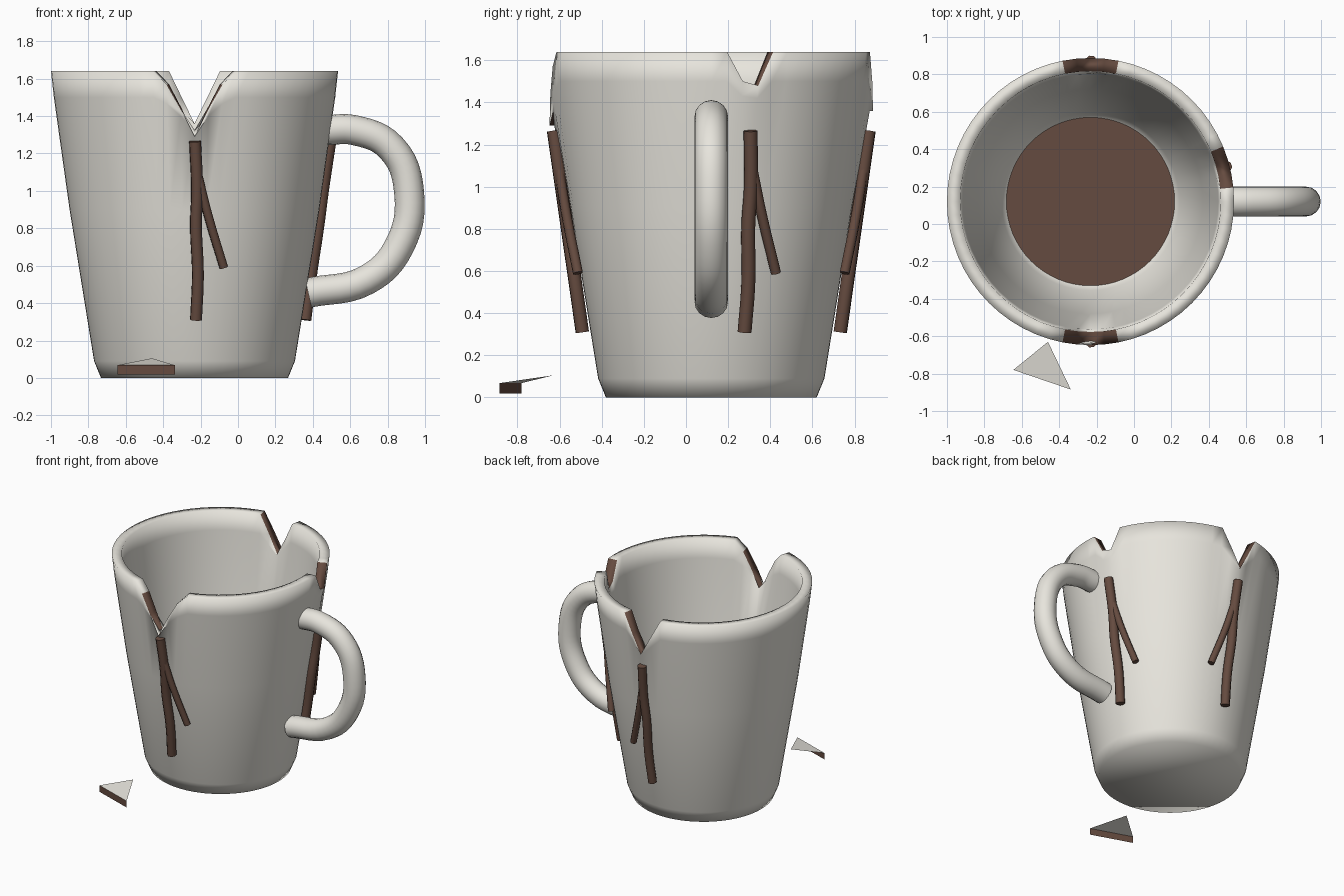
import bpy, bmesh
from math import sin, cos, pi, radians

if "Cube" in bpy.data.objects:
    bpy.data.objects.remove(bpy.data.objects["Cube"])

CX, CY, N = -0.2325, 0.12, 64


def material(name, rgb):
    m = bpy.data.materials.new(name)
    m.diffuse_color = (*rgb, 1)
    m.use_nodes = True
    m.node_tree.nodes["Principled BSDF"].inputs["Base Color"].default_value = m.diffuse_color
    return m


glaze = material("glaze", (0.80, 0.78, 0.72))
brown = material("brown", (0.13, 0.07, 0.05))


def mesh_object(name, bm, mats):
    me = bpy.data.meshes.new(name)
    bm.to_mesh(me)
    bm.free()
    for m in mats:
        me.materials.append(m)
    ob = bpy.data.objects.new(name, me)
    bpy.context.collection.objects.link(ob)
    return ob


def tube(name, points, radius, mat, sides=2):
    cu = bpy.data.curves.new(name, 'CURVE')
    cu.dimensions = '3D'
    cu.bevel_depth = radius
    cu.bevel_resolution = sides
    cu.use_fill_caps = True
    cu.resolution_u = 6
    sp = cu.splines.new('BEZIER')
    sp.bezier_points.add(len(points) - 1)
    for bp, p in zip(sp.bezier_points, points):
        bp.co = p
        bp.handle_left_type = bp.handle_right_type = 'AUTO'
    ob = bpy.data.objects.new(name, cu)
    bpy.context.collection.objects.link(ob)
    cu.materials.append(mat)
    bpy.ops.object.select_all(action='DESELECT')
    ob.select_set(True)
    bpy.context.view_layer.objects.active = ob
    bpy.ops.object.convert(target='MESH')
    bpy.ops.object.shade_smooth_by_angle(angle=radians(50))
    return bpy.context.object


# Cup: lathed wall, rim points pulled down to make the chips
profile = [(0.50, 0), (0.537, 0.09), (0.668, 0.90), (0.752, 1.50), (0.7675, 1.64),
           (0.697, 1.64), (0.683, 1.50), (0.60, 0.90), (0.475, 0.15), (0.43, 0.10)]
pull = {3: 0.5, 4: 1, 5: 1, 6: 0.5}
drop = {48: 0.35, 47: 0.20, 49: 0.20, 46: 0.07, 50: 0.07,
        16: 0.28, 15: 0.14, 17: 0.14, 2: 0.14, 3: 0.16}
chipped = {46, 47, 48, 49, 14, 15, 16, 17, 1, 2, 3}
bm = bmesh.new()
rings = []
for k, (r, z) in enumerate(profile):
    rings.append([bm.verts.new((CX + r * cos(2 * pi * i / N), CY + r * sin(2 * pi * i / N),
                                z - drop.get(i, 0) * pull.get(k, 0))) for i in range(N)])
for k in range(len(rings) - 1):
    for i in range(N):
        j = (i + 1) % N
        f = bm.faces.new((rings[k][i], rings[k][j], rings[k + 1][j], rings[k + 1][i]))
        if k == 4 and i in chipped:
            f.material_index = 1
bm.faces.new(rings[0][::-1])
bm.faces.new(rings[-1])
for f in bm.faces:
    f.smooth = True
mesh_object("cup", bm, [glaze, brown])

# Drink surface
bm = bmesh.new()
bmesh.ops.create_circle(bm, cap_ends=True, segments=N, radius=0.45)
bmesh.ops.translate(bm, verts=bm.verts, vec=(CX, CY, 0.125))
mesh_object("drink", bm, [brown])

# Handle
path = [(0.47, 1.325), (0.62, 1.325), (0.82, 1.23), (0.915, 0.99), (0.86, 0.70),
        (0.69, 0.525), (0.375, 0.455)]
tube("handle", [(x, CY, z) for x, z in path], 0.08, glaze, 6)


# Drips below each chip, a main run and a side branch
def on_wall(angle, side, z):
    r = 0.612 + (z - 0.31) * 0.143
    a = angle + side / r
    return (CX + r * cos(a), CY + r * sin(a), z)


main = [(0.003, 1.265), (0.014, 1.0), (0.008, 0.82), (0.018, 0.55), (0.008, 0.31)]
branch = [(0.02, 1.08), (0.07, 0.88), (0.158, 0.59)]
for name, deg, s in (("front", -90, 1), ("right", 14.2, 1), ("back", 90, -1)):
    for part, pts, rad in (("drip", main, 0.033), ("branch", branch, 0.024)):
        tube(f"{name}_{part}", [on_wall(radians(deg), s * u, z) for u, z in pts], rad, brown)

# Broken shard lying in front
bm = bmesh.new()
v = [bm.verts.new(p) for p in ((-0.645, -0.78, 0.068), (-0.338, -0.885, 0.068), (-0.46, -0.63, 0.105),
                               (-0.645, -0.78, 0.018), (-0.338, -0.885, 0.018))]
bm.faces.new((v[0], v[1], v[2]))
bm.faces.new((v[3], v[4], v[1], v[0])).material_index = 1
mesh_object("shard", bm, [glaze, brown])
